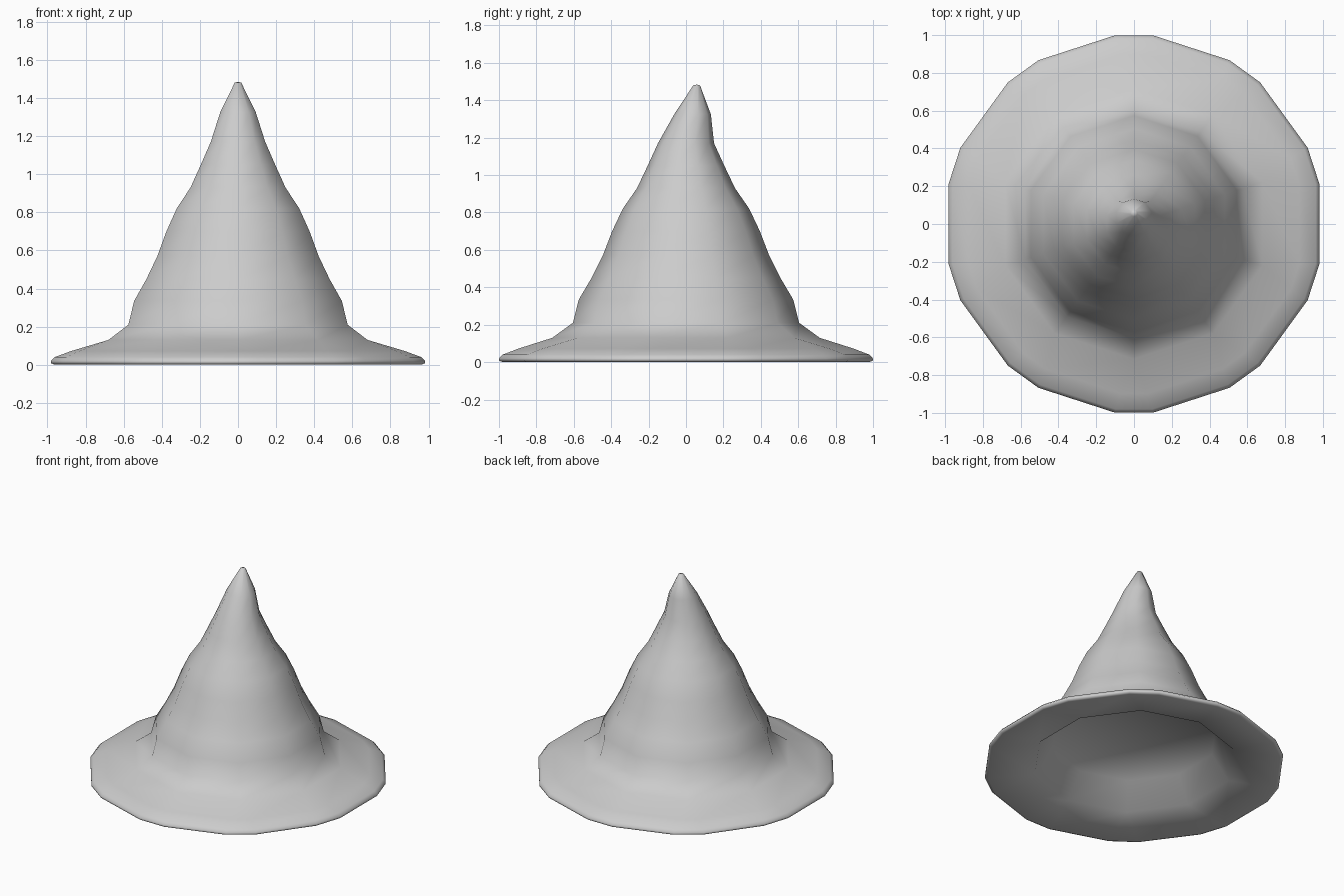
import bpy, bmesh, math

if "Cube" in bpy.data.objects:
    bpy.data.objects.remove(bpy.data.objects["Cube"])

SIDES = 10


def ring(bm, radius, z, y=0.0, half=0.0):
    """Ten-sided ring; 'half' (degrees) splits each corner into a clipped pair."""
    verts = []
    for i in range(SIDES):
        for s in (-1, 1):
            a = math.radians(18 + 36 * i + s * half)
            verts.append(bm.verts.new((radius * math.cos(a), y + radius * math.sin(a), z)))
    return verts


# Profile rows: radius, height, backward lean, corner clip
profile = [
    # hollow ceiling and underside of the brim
    (0.56, 0.225, 0, 0), (0.68, 0.05, 0, 0),
    # brim edge and top
    (0.985, 0.0, 0, 5.7), (1.004, 0.008, 0, 5.7), (1.004, 0.02, 0, 5.7),
    (0.985, 0.04, 0, 5.7), (0.90, 0.072, 0, 4.5), (0.715, 0.13, 0, 0),
    # crown
    (0.605, 0.21, 0, 0), (0.573, 0.335, 0, 0), (0.505, 0.45, 0, 0),
    (0.445, 0.57, 0, 0), (0.395, 0.70, 0, 0), (0.338, 0.82, 0, 0),
    (0.262, 0.93, 0, 0), (0.205, 1.05, 0, 0), (0.150, 1.17, 0, 0),
    # bent tip
    (0.098, 1.325, 0.035, 0), (0.018, 1.48, 0.057, 0),
]

bm = bmesh.new()
rings = [ring(bm, r, z, y, h) for r, z, y, h in profile]
n = SIDES * 2
for a, b in zip(rings, rings[1:]):
    for i in range(n):
        j = (i + 1) % n
        bm.faces.new((a[i], a[j], b[j], b[i]))

# Close the ceiling and the tip with fans
for row, (r, z, y, h) in ((rings[0], profile[0]), (rings[-1], profile[-1])):
    c = bm.verts.new((0, y, z + (0.004 if r < 0.1 else 0)))
    for i in range(n):
        bm.faces.new((row[i], row[(i + 1) % n], c))

# Merge unclipped corner pairs into single corners
bmesh.ops.remove_doubles(bm, verts=bm.verts, dist=0.0005)
bmesh.ops.recalc_face_normals(bm, faces=bm.faces)
for f in bm.faces:
    f.smooth = True

mesh = bpy.data.meshes.new("pointed_hat")
bm.to_mesh(mesh)
bm.free()
hat = bpy.data.objects.new("pointed_hat", mesh)
bpy.context.collection.objects.link(hat)
